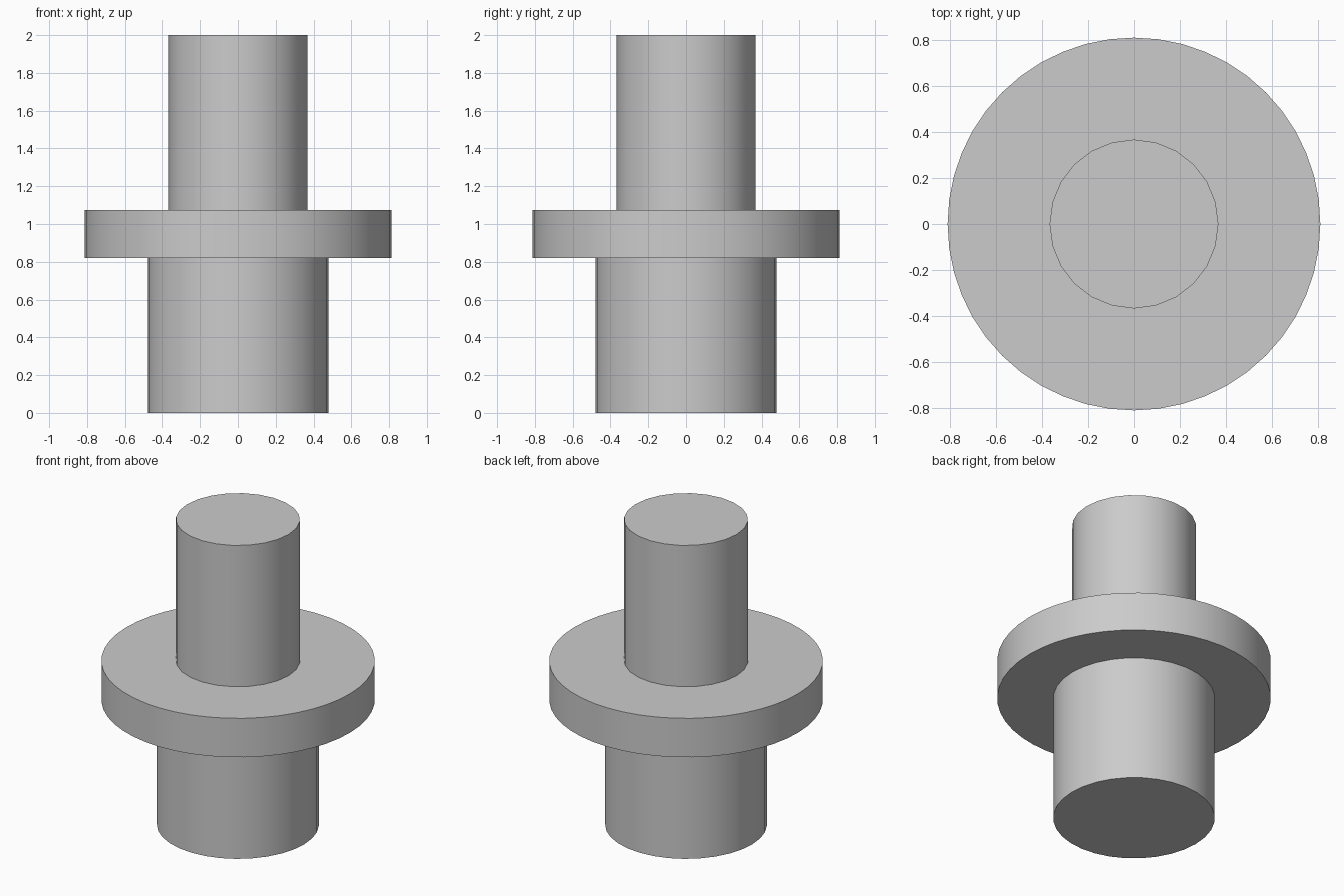
import bpy
import math

cube = bpy.data.objects.get("Cube")
if cube:
    bpy.data.objects.remove(cube, do_unlink=True)

grey = bpy.data.materials.new("plain grey")
grey.use_nodes = True
colour = (0.6, 0.6, 0.6, 1)
grey.diffuse_color = colour
grey.node_tree.nodes["Principled BSDF"].inputs["Base Color"].default_value = colour


def cylinder(name, radius, bottom, top, sides):
    """Upright smooth-sided cylinder between two heights."""
    bpy.ops.mesh.primitive_cylinder_add(
        vertices=sides, radius=radius, depth=top - bottom,
        location=(0, 0, (bottom + top) / 2))
    part = bpy.context.object
    part.name = name
    part.data.materials.append(grey)
    bpy.ops.object.shade_smooth_by_angle(angle=math.radians(30))
    return part


# Wide lower shaft, flange disc and narrow upper shaft
cylinder("lower_shaft", 0.48, 0, 0.82, 32)
cylinder("flange", 0.812, 0.82, 1.075, 48)
cylinder("upper_shaft", 0.368, 1.075, 2, 24)
